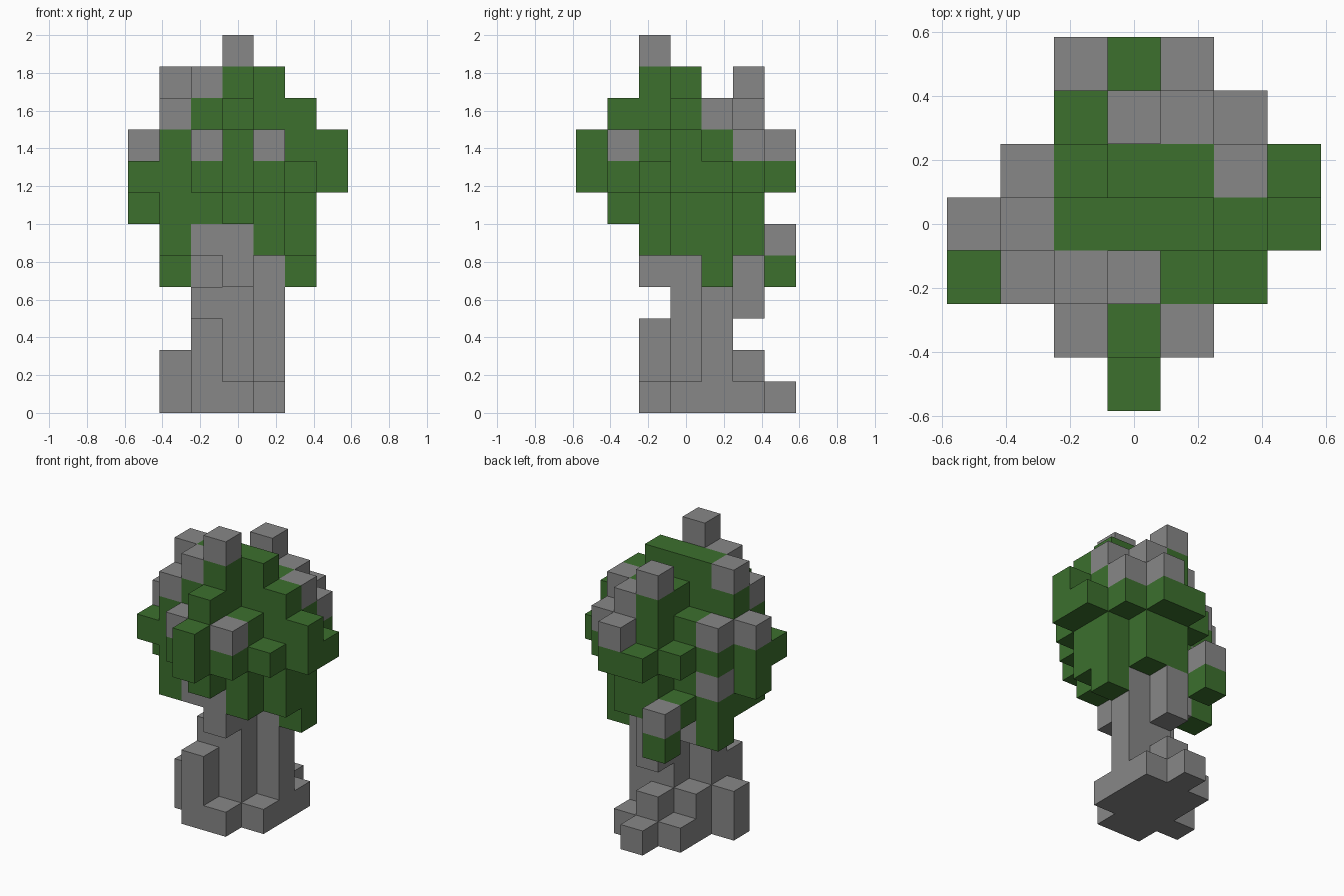
import bpy
import bmesh
from mathutils import Vector

cube = bpy.data.objects.get("Cube")
if cube:
    bpy.data.objects.remove(cube, do_unlink=True)

SIZE = 1 / 6        # edge of one block
HALF = 3            # blocks from the centre to the edge of a plan

# Plans: rows run back to front, columns right to left; letters are layers, a lowest
CROWN_TOP = ["..fhi..", "..hkji.", ".iijjjh", "ikkkkji", "hjklih.", "..iji..", "...i..."]
CROWN_BASE = ["..ehh..", "..hffh.", ".efffeh", "gfffffh", "hfggfh.", "..hgh..", "...h..."]
PALE_CAPS = ["..#.#..", "...###.", ".#...#.", "##.....", ".###...", "..#.#..", "......."]
TRUNK_TOP = ["...a...", "..aba..", "..bee..", ".bdea..", "..ca...", ".......", "......."]


def material(name, colour):
    mat = bpy.data.materials.new(name)
    mat.use_nodes = True
    mat.diffuse_color = (*colour, 1)
    mat.node_tree.nodes["Principled BSDF"].inputs["Base Color"].default_value = (*colour, 1)
    return mat


def plan_cells(plan):
    for row, line in enumerate(plan):
        for col, mark in enumerate(line):
            if mark != ".":
                yield row, col, mark


def layer(letter):
    return ord(letter) - ord("a")


blocks = {}


def column(part, x, y, low, high):
    for z in range(low, high + 1):
        blocks[x, y, z] = part


# Trunk with its roots
for row, col, mark in plan_cells(TRUNK_TOP):
    column("trunk", col - HALF, HALF - row, 0, layer(mark))

# Crown of leaves
for row, col, mark in plan_cells(CROWN_TOP):
    column("leaf_crown", col - HALF, HALF - row, layer(CROWN_BASE[row][col]), layer(mark))
column("leaf_crown", -1, 2, 5, 5)

# Grey blocks capping the crown, and one knot in its side
for row, col, mark in plan_cells(PALE_CAPS):
    column("crown_caps", col - HALF, HALF - row, layer(CROWN_TOP[row][col]), layer(CROWN_TOP[row][col]))
column("crown_caps", -2, 1, 6, 6)

# Short branches under the crown
column("branches", 0, 2, 3, 4)
column("branches", 0, -1, 4, 5)
column("branches", -1, -1, 5, 5)
column("branches", -1, 1, 4, 4)


def build(part, mat):
    """Make one object from the exposed sides of a part's blocks."""
    bm = bmesh.new()
    for cell, owner in blocks.items():
        if owner != part:
            continue
        centre = Vector(cell) + Vector((0, 0, 0.5))
        for axis in range(3):
            for sign in (-1, 1):
                out = Vector((0, 0, 0))
                out[axis] = sign
                if tuple(int(a + b) for a, b in zip(cell, out)) in blocks:
                    continue
                side = Vector((0, 0, 0))
                side[(axis + 1) % 3] = 1
                up = out.cross(side)
                corners = [-side - up, side - up, side + up, up - side]
                bm.faces.new([bm.verts.new((centre + (out + c) / 2) * SIZE) for c in corners])
    bmesh.ops.remove_doubles(bm, verts=bm.verts, dist=SIZE / 100)
    mesh = bpy.data.meshes.new(part)
    bm.to_mesh(mesh)
    bm.free()
    mesh.materials.append(mat)
    bpy.context.collection.objects.link(bpy.data.objects.new(part, mesh))


grey = material("grey", (0.242, 0.242, 0.242))
green = material("leaf green", (0.045, 0.162, 0.027))
for part in ("trunk", "branches", "crown_caps"):
    build(part, grey)
build("leaf_crown", green)
